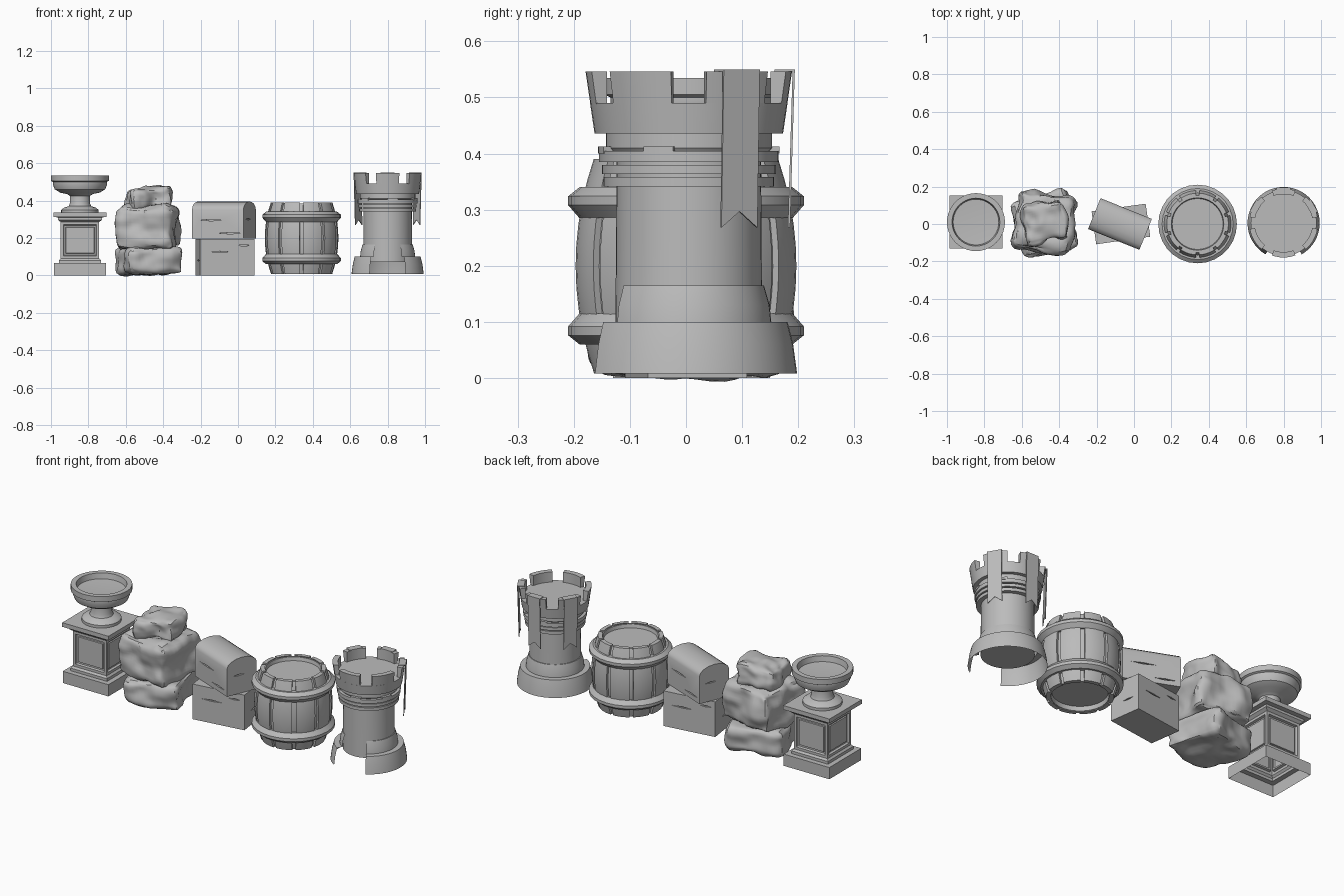
import bpy, bmesh, math
from mathutils import Matrix, Vector, noise

if "Cube" in bpy.data.objects:
    bpy.data.objects.remove(bpy.data.objects["Cube"])

stone_grey = bpy.data.materials.new("stone_grey")
stone_grey.use_nodes = True
stone_grey.diffuse_color = (0.5, 0.5, 0.5, 1)
stone_grey.node_tree.nodes["Principled BSDF"].inputs["Base Color"].default_value = (0.5, 0.5, 0.5, 1)
built = []


def finish(name, bm, origin=(0, 0, 0), turn=0, tilt=0):
    bmesh.ops.recalc_face_normals(bm, faces=bm.faces)
    mesh = bpy.data.meshes.new(name)
    bm.to_mesh(mesh)
    bm.free()
    mesh.materials.append(stone_grey)
    ob = bpy.data.objects.new(name, mesh)
    ob.location = origin
    ob.rotation_euler = (0, math.radians(tilt), math.radians(turn))
    bpy.context.scene.collection.objects.link(ob)
    built.append(ob)
    return ob


def sweep(bm, profile, steps, start=0, end=360, closed=False):
    """Turn a (radius, height) profile about z; closed profiles of partial turns get end caps."""
    full = end - start == 360
    rings = []
    for i in range(steps if full else steps + 1):
        a = math.radians(start + (end - start) * i / steps)
        rings.append([bm.verts.new((r * math.cos(a), r * math.sin(a), z)) for r, z in profile])
    count = len(profile)
    for i in range(steps):
        a, b = rings[i], rings[(i + 1) % len(rings)]
        for j in range(count if closed else count - 1):
            k = (j + 1) % count
            bm.faces.new((a[j], b[j], b[k], a[k]))
    if closed and not full:
        bm.faces.new(rings[0])
        bm.faces.new(rings[-1])
    bmesh.ops.remove_doubles(bm, verts=bm.verts, dist=0.00001)


def lathe(name, origin, profile, steps=32, **options):
    bm = bmesh.new()
    sweep(bm, profile, steps, **options)
    return finish(name, bm, origin)


def band(r0, r1, z0, z1):
    return [(r0, z0), (r1, z0), (r1, z1), (r0, z1)]


# Pedestal: square moulded column with sunken side panels
plinth_at = (-0.845, 0.01, 0)
square = [(0.14, 0), (0.14, 0.065), (0.112, 0.065), (0.112, 0.08), (0.103, 0.09), (0.103, 0.285),
          (0.118, 0.297), (0.118, 0.31), (0.142, 0.312), (0.142, 0.335), (0, 0.335)]
bm = bmesh.new()
sweep(bm, [(r * math.sqrt(2), z) for r, z in square], 4, start=45, end=405)
bmesh.ops.recalc_face_normals(bm, faces=bm.faces)
panels = [f for f in bm.faces if abs(f.normal.z) < 0.01 and f.calc_area() > 0.03]
for thickness, depth in ((0.02, 0), (0.005, -0.012), (0.012, 0), (0.003, 0.006)):
    bmesh.ops.inset_individual(bm, faces=panels, thickness=thickness, depth=depth)
finish("pedestal", bm, plinth_at)

# Bowl on its foot
lathe("bowl", plinth_at, [
    (0, 0.335), (0.1, 0.335), (0.1, 0.35), (0.085, 0.362), (0.06, 0.37), (0.054, 0.385), (0.054, 0.425),
    (0.07, 0.435), (0.105, 0.442), (0.135, 0.46), (0.145, 0.485), (0.145, 0.5), (0.155, 0.505),
    (0.155, 0.535), (0.128, 0.535), (0.122, 0.505), (0, 0.497)], 40)


# Boulders: rounded blocks with lumpy, chiselled sides
def boulder(name, centre, half, radius, turn, seed, rough, tilt=0):
    bm = bmesh.new()
    bmesh.ops.create_cube(bm, size=2)
    bmesh.ops.subdivide_edges(bm, edges=bm.edges, cuts=15, use_grid_fill=True)
    half = Vector(half)
    for v in bm.verts:
        p = Vector([v.co[i] * half[i] for i in range(3)])
        core = Vector([max(-half[i] + radius, min(half[i] - radius, p[i])) for i in range(3)])
        out = (p - core).normalized()
        n = noise.noise(p * 9 + Vector((seed, 0, seed))) + 0.4 * noise.noise(p * 20)
        v.co = core + out * (radius + rough * n)
    return finish(name, bm, centre, turn, tilt)


boulder("bottom_boulder", (-0.475, 0, 0.078), (0.15, 0.155, 0.069), 0.032, 15, 3.3, 0.02)
boulder("middle_boulder", (-0.48, 0.005, 0.255), (0.152, 0.152, 0.112), 0.038, -8, 7.7, 0.025)
boulder("top_boulder", (-0.478, 0.01, 0.41), (0.108, 0.105, 0.057), 0.03, 10, 12.4, 0.03, -4)


# Crates: extruded end profile, split by carved cracks (along, height, length, on long side)
def crate(name, centre, turn, half_length, outline, cracks):
    bm = bmesh.new()
    ends = [[bm.verts.new((x, y, z)) for y, z in outline] for x in (-half_length, half_length)]
    for ring in ends:
        bm.faces.new(ring)
    for j in range(len(outline)):
        k = (j + 1) % len(outline)
        bm.faces.new((ends[0][j], ends[0][k], ends[1][k], ends[1][j]))
    body = finish(name, bm, centre, turn)

    cut = bmesh.new()
    half_width = outline[1][0]
    for along, height, length, long_side in cracks:
        for side in (-1, 1):
            made = bmesh.ops.create_cone(cut, cap_ends=True, segments=4, radius1=1, radius2=1, depth=1)["verts"]
            shape = Matrix.Diagonal((length / 2, 0.004, 0.02, 1))
            if long_side:
                place = Matrix.Translation((along * side, half_width * side, height))
                spin = Matrix.Rotation(math.pi / 2, 4, "X")
            else:
                place = Matrix.Translation((half_length * side, along * side, height))
                spin = Matrix.Rotation(math.pi / 2, 4, "Z") @ Matrix.Rotation(math.pi / 2, 4, "X")
            bmesh.ops.transform(cut, matrix=place @ spin @ shape, verts=made)
    cutter = finish(name + "_crack_cutter", cut, centre, turn)
    built.remove(cutter)
    cutter.hide_render = True
    cutter.hide_set(True)
    carve = body.modifiers.new("cracks", "BOOLEAN")
    carve.operation = "DIFFERENCE"
    carve.object = cutter


wide = 0.089
crate("lower_crate", (-0.07, 0, 0), 8, 0.146,
      [(-wide, 0), (wide, 0), (wide, 0.195), (-wide, 0.195)],
      [(0.04, 0.125, 0.12, True), (-0.09, 0.16, 0.07, True), (0.02, 0.08, 0.07, False)])
arch = [(wide * math.cos(math.pi * i / 8), 0.35 + 0.045 * math.sin(math.pi * i / 8)) for i in range(9)]
crate("upper_crate", (-0.075, 0, 0), -22, 0.148,
      [(-wide, 0.197), (wide, 0.197)] + arch,
      [(0.04, 0.295, 0.13, True), (-0.07, 0.225, 0.12, True), (-0.02, 0.3, 0.07, False)])

# Barrel: core with sunken ends, bulging staves and two hoops
barrel_at = (0.34, 0, 0)


def bulge(z):
    return 0.197 - 0.034 * ((z - 0.2) / 0.195) ** 2


levels = [0.008 + 0.382 * i / 10 for i in range(11)]
lathe("barrel_core", barrel_at,
      [(0, 0.035), (0.136, 0.035), (0.14, 0.012)] + [(bulge(z) - 0.012, z) for z in levels[:-1]]
      + [(0.152, 0.384), (0.14, 0.384), (0.136, 0.365), (0, 0.365)], 40)
bm = bmesh.new()
stave = [(bulge(z), z) for z in levels] + [(bulge(z) - 0.022, z) for z in reversed(levels)]
for i in range(10):
    sweep(bm, stave, 5, start=-87 + 36 * i, end=-57 + 36 * i, closed=True)
finish("barrel_staves", bm, barrel_at)
hoop = [(0.17, 0.285), (0.19, 0.285), (0.21, 0.308), (0.21, 0.324), (0.19, 0.34), (0.165, 0.34)]
lathe("upper_hoop", barrel_at, hoop, 28, closed=True)
lathe("lower_hoop", barrel_at, [(r, 0.4 - z) for r, z in hoop], 28, closed=True)

# Tower: stepped skirt open at the front, shaft, bands and crown
tower_at = (0.8, 0.005, 0)
lathe("tower_skirt", tower_at,
      [(0.193, 0.008), (0.186, 0.06), (0.176, 0.1), (0.147, 0.1), (0.144, 0.13), (0.134, 0.165), (0.124, 0.165)],
      40, start=-60, end=240)
lathe("tower_shaft", tower_at,
      [(0, 0.07), (0.131, 0.07), (0.129, 0.34), (0.129, 0.385), (0.148, 0.41), (0.148, 0.436), (0.168, 0.436),
       (0.176, 0.49), (0.155, 0.49), (0, 0.49)], 48)
for name, section in (("lower_band", band(0.12, 0.152, 0.341, 0.358)),
                      ("middle_band", band(0.12, 0.155, 0.364, 0.38)),
                      ("upper_band", band(0.12, 0.16, 0.385, 0.405))):
    lathe(name, tower_at, section, 48, closed=True)
bm = bmesh.new()
for i in range(6):
    sweep(bm, band(0.13, 0.162, 0.4, 0.413), 3, start=60 * i - 30, end=60 * i - 10, closed=True)
finish("band_tabs", bm, tower_at)
bm = bmesh.new()
for i in range(6):
    sweep(bm, [(0.155, 0.485), (0.175, 0.485), (0.184, 0.546), (0.155, 0.546)], 6,
          start=60 * i + 10, end=60 * i + 50, closed=True)
finish("battlements", bm, tower_at)

# Swallow-tailed banners draped over the rear battlements
for name, angle in (("left_banner", 30), ("back_banner", 90), ("right_banner", 150)):
    bm = bmesh.new()
    w = 0.037
    cloth = [(-w, 0.55), (w, 0.55), (w, 0.268), (0, 0.297), (-w, 0.268)]
    front = bm.faces.new([bm.verts.new((0.185 - 0.03 * (0.55 - z), y, z)) for y, z in cloth])
    extruded = bmesh.ops.extrude_face_region(bm, geom=[front], use_keep_orig=True)["geom"]
    bmesh.ops.translate(bm, vec=(0.004, 0, 0), verts=[v for v in extruded if isinstance(v, bmesh.types.BMVert)])
    fold = bmesh.ops.create_cube(bm, size=1)["verts"]
    bmesh.ops.transform(bm, matrix=Matrix.Translation((0.17, 0, 0.548)) @ Matrix.Diagonal((0.034, 2 * w, 0.004, 1)),
                        verts=fold)
    finish(name, bm, tower_at, angle)

# Smooth shading with sharp edges kept
bpy.ops.object.select_all(action="DESELECT")
for ob in built:
    ob.select_set(True)
bpy.context.view_layer.objects.active = built[0]
bpy.ops.object.shade_smooth_by_angle(angle=math.radians(32))
